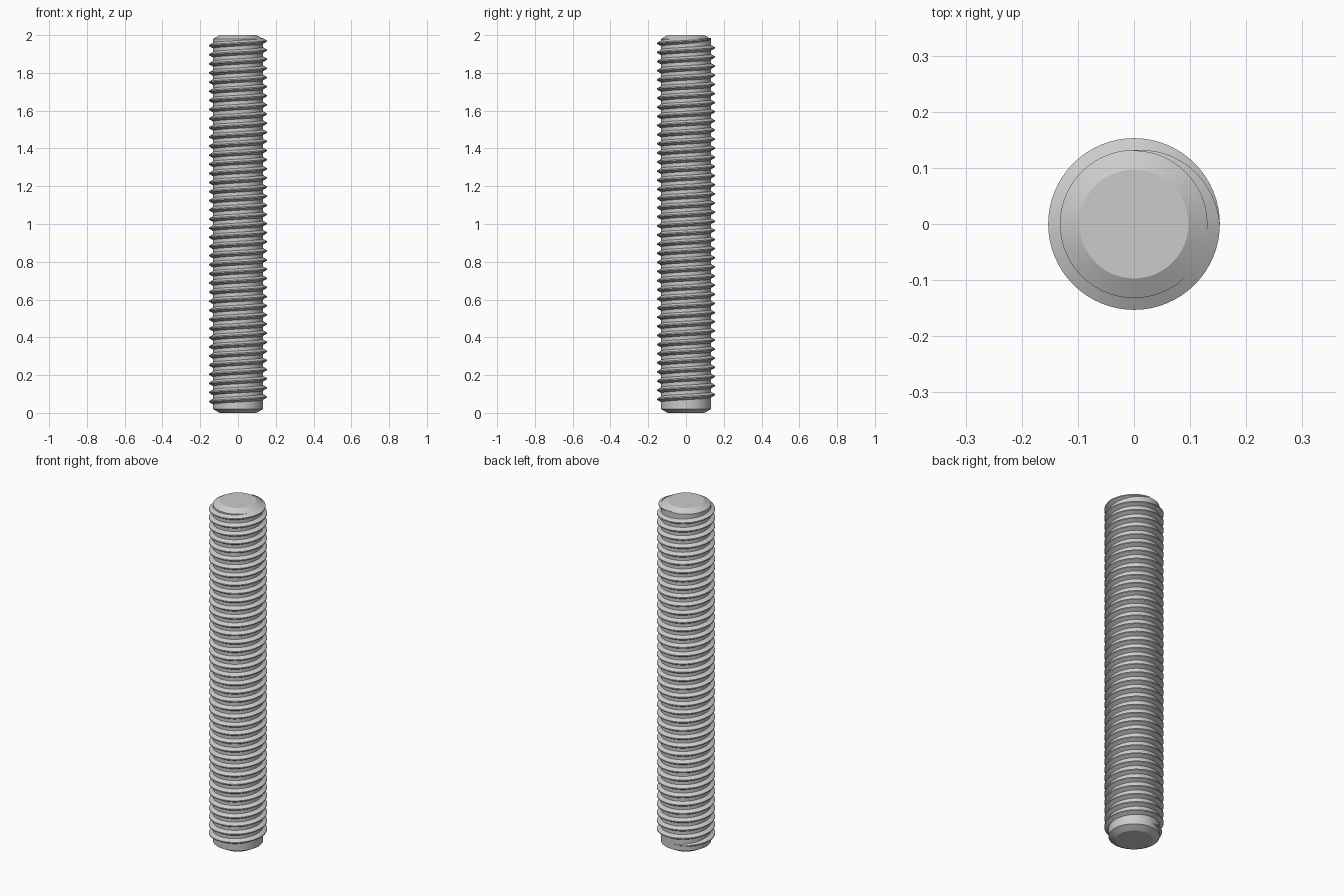
import bpy
import bmesh
from math import cos, sin, pi

if "Cube" in bpy.data.objects:
    bpy.data.objects.remove(bpy.data.objects["Cube"], do_unlink=True)

SEGMENTS = 64          # around one turn
CORE_R, CREST_R, END_R = 0.132, 0.153, 0.097
CHAMFER = 0.02
BOTTOM, TOP, TURNS = 0.048, 1.981, 40
PITCH = (TOP - BOTTOM) / TURNS

steel = bpy.data.materials.new("grey steel")
steel.use_nodes = True
steel.diffuse_color = (0.6, 0.6, 0.6, 1)
steel.node_tree.nodes["Principled BSDF"].inputs["Base Color"].default_value = (0.6, 0.6, 0.6, 1)


def finish(bm, name):
    bmesh.ops.recalc_face_normals(bm, faces=bm.faces)
    mesh = bpy.data.meshes.new(name)
    bm.to_mesh(mesh)
    bm.free()
    mesh.materials.append(steel)
    obj = bpy.data.objects.new(name, mesh)
    bpy.context.collection.objects.link(obj)
    bpy.ops.object.select_all(action="DESELECT")
    obj.select_set(True)
    bpy.context.view_layer.objects.active = obj
    bpy.ops.object.shade_smooth_by_angle(angle=pi / 9)


def bridge(bm, a, b):
    n = len(a)
    for i in range(n):
        j = (i + 1) % n
        bm.faces.new((a[i], a[j], b[j], b[i]))


# Core rod with chamfered ends
bm = bmesh.new()
rings = []
for r, z in ((END_R, 0), (CORE_R, CHAMFER), (CORE_R, 2 - CHAMFER), (END_R, 2)):
    rings.append([bm.verts.new((r * cos(2 * pi * i / SEGMENTS), r * sin(2 * pi * i / SEGMENTS), z))
                  for i in range(SEGMENTS)])
for lower, upper in zip(rings, rings[1:]):
    bridge(bm, lower, upper)
bm.faces.new(rings[0][::-1])
bm.faces.new(rings[-1])
finish(bm, "core_rod")

# Right-handed thread ridge, fading into the core over a quarter turn at each end
bm = bmesh.new()
sections = []
steps = TURNS * SEGMENTS
for k in range(steps + 1):
    angle = pi / 2 + 2 * pi * k / SEGMENTS
    z = BOTTOM + PITCH * k / SEGMENTS
    fade = min(1, k / (SEGMENTS / 4), (steps - k) / (SEGMENTS / 4))
    crest = CORE_R + (CREST_R - CORE_R) * fade - 0.001 * (1 - fade)
    half_root = 0.003 + 0.012 * fade
    profile = ((CORE_R - 0.002, -half_root - 0.001), (crest, -0.003),
               (crest, 0.003), (CORE_R - 0.002, half_root + 0.001))
    sections.append([bm.verts.new((r * cos(angle), r * sin(angle), z + dz)) for r, dz in profile])
for a, b in zip(sections, sections[1:]):
    bridge(bm, a, b)
bm.faces.new(sections[0])
bm.faces.new(sections[-1][::-1])
finish(bm, "thread_ridge")
